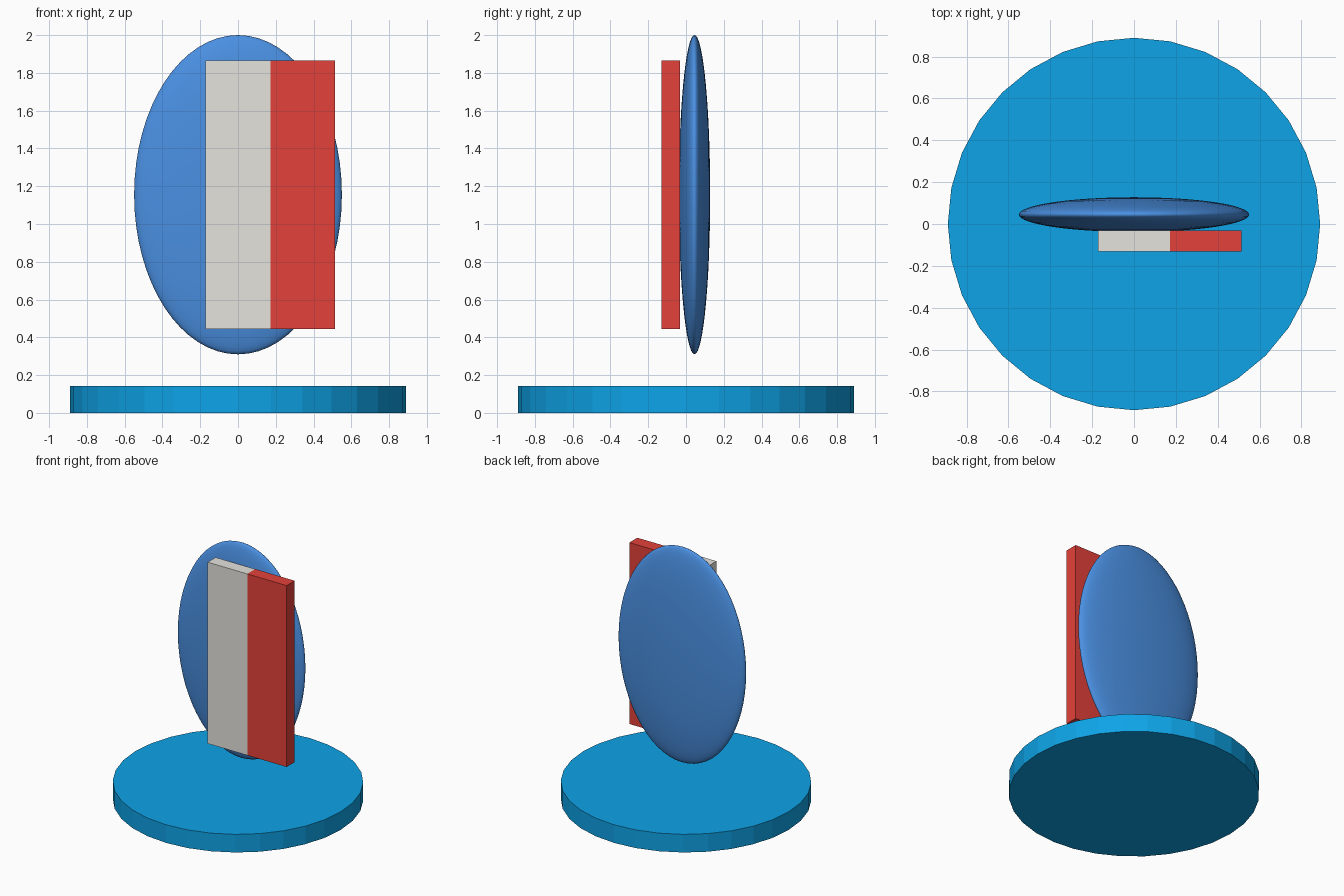
import bpy, math

if "Cube" in bpy.data.objects:
    bpy.data.objects.remove(bpy.data.objects["Cube"])


def material(name, rgb):
    """Flat material from 0-255 sRGB values, stored as linear."""
    m = bpy.data.materials.new(name)
    lin = [((c / 255 + 0.055) / 1.055) ** 2.4 for c in rgb]
    m.diffuse_color = (*lin, 1)
    m.use_nodes = True
    m.node_tree.nodes["Principled BSDF"].inputs["Base Color"].default_value = m.diffuse_color
    return m


def finish(name, mat):
    ob = bpy.context.object
    ob.name = name
    ob.data.materials.append(mat)
    bpy.ops.object.transform_apply(location=False, rotation=True, scale=True)
    return ob


def box(name, x, y, z, mat):
    mid = [(a + b) / 2 for a, b in (x, y, z)]
    bpy.ops.mesh.primitive_cube_add(size=1, location=mid)
    bpy.context.object.scale = [b - a for a, b in (x, y, z)]
    return finish(name, mat)


sky = material("sky blue", (14, 165, 233))
blue = material("medium blue", (74, 144, 226))
white = material("warm white", (229, 227, 222))
red = material("red", (228, 65, 58))

# Round base
bpy.ops.mesh.primitive_cylinder_add(vertices=32, radius=0.89, depth=0.142,
                                    location=(0, 0, 0.071))
finish("base", sky)

# Flattened oval disc floating above the base
bpy.ops.mesh.primitive_uv_sphere_add(segments=64, ring_count=32, radius=1,
                                     location=(0, 0.045, 1.155),
                                     rotation=(math.pi / 2, 0, 0))
bpy.context.object.scale = (0.55, 0.845, 0.083)
finish("oval_disc", blue)
bpy.ops.object.shade_smooth()

# Two upright panels in front of the disc
panel_y, panel_z = (-0.131, -0.032), (0.443, 1.865)
box("white_panel", (-0.172, 0.172), panel_y, panel_z, white)
box("red_panel", (0.172, 0.514), panel_y, panel_z, red)
